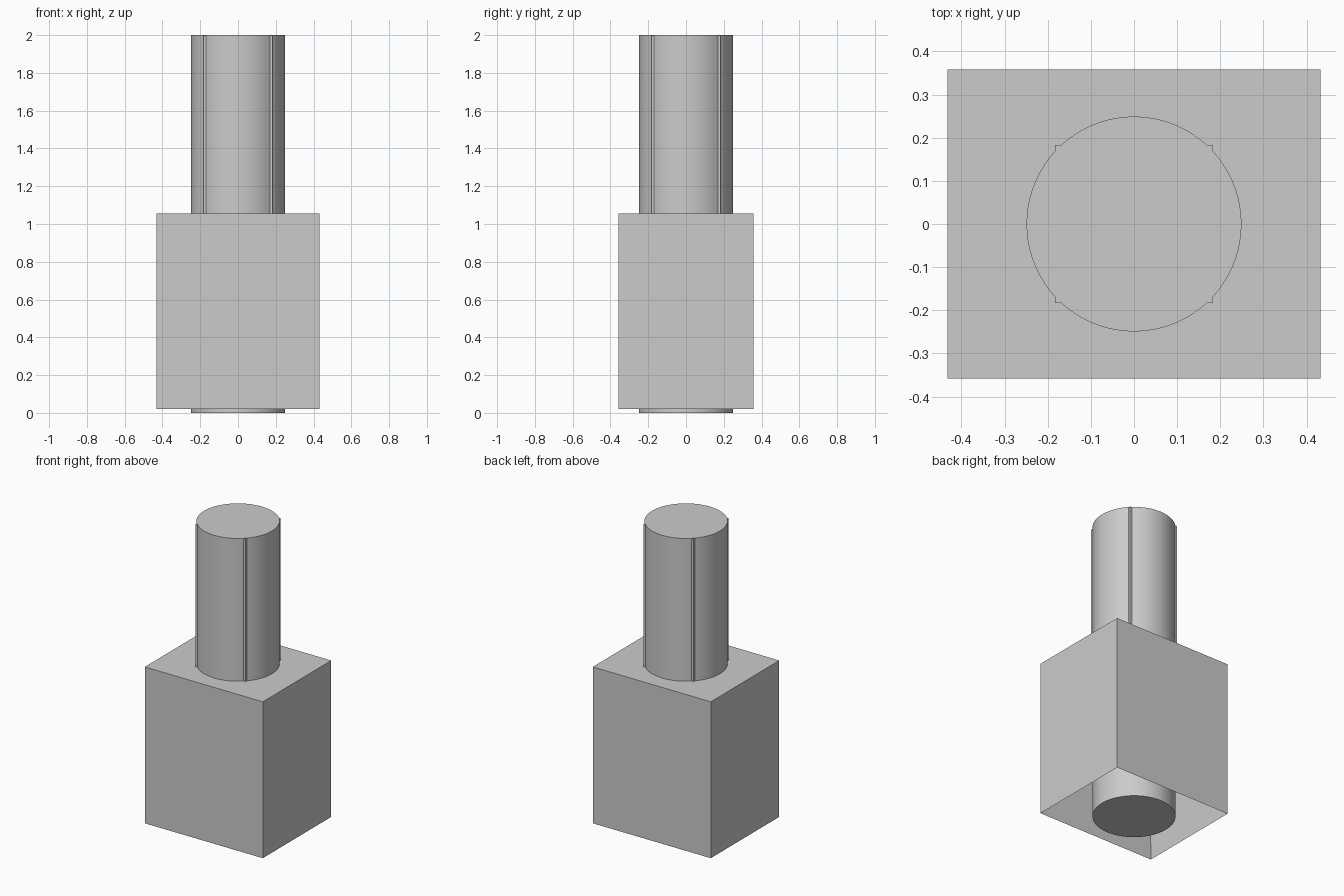
import bpy
import bmesh
import math
from mathutils import Matrix

cube = bpy.data.objects.get("Cube")
if cube:
    bpy.data.objects.remove(cube, do_unlink=True)

grey = bpy.data.materials.new("plain grey")
grey.use_nodes = True
colour = (0.6, 0.6, 0.6, 1)
grey.diffuse_color = colour
grey.node_tree.nodes["Principled BSDF"].inputs["Base Color"].default_value = colour


def finish(name, bm):
    """Turn a bmesh into a named grey object."""
    bmesh.ops.recalc_face_normals(bm, faces=bm.faces)
    mesh = bpy.data.meshes.new(name)
    bm.to_mesh(mesh)
    bm.free()
    mesh.materials.append(grey)
    obj = bpy.data.objects.new(name, mesh)
    bpy.context.collection.objects.link(obj)
    return obj


def block(width, depth, bottom, top):
    """Box standing between two heights, centred on the axis."""
    bm = bmesh.new()
    place = Matrix.Translation((0, 0, (bottom + top) / 2))
    size = Matrix.Diagonal((width, depth, top - bottom, 1))
    bmesh.ops.create_cube(bm, size=1, matrix=place @ size)
    return bm


# Hollow housing, open underneath
WALL = 0.036
bm = block(0.864, 0.716, 0.02, 1.055)
bm.normal_update()
floor = min(bm.faces, key=lambda f: f.calc_center_median().z)
bmesh.ops.inset_individual(bm, faces=[floor], thickness=WALL)
bmesh.ops.translate(bm, verts=floor.verts, vec=(0, 0, 1.035 - WALL))
finish("housing", bm)

# Round shaft running right through the housing
bm = bmesh.new()
bmesh.ops.create_cone(bm, cap_ends=True, segments=96, radius1=0.249, radius2=0.249,
                      depth=2, matrix=Matrix.Translation((0, 0, 1)))
shaft = finish("shaft", bm)
bpy.context.view_layer.objects.active = shaft
shaft.select_set(True)
bpy.ops.object.shade_smooth_by_angle(angle=math.radians(30))

# Square core whose corners show as four thin ridges on the upper shaft
finish("ridge_core", block(0.366, 0.366, 1.03, 1.998))
